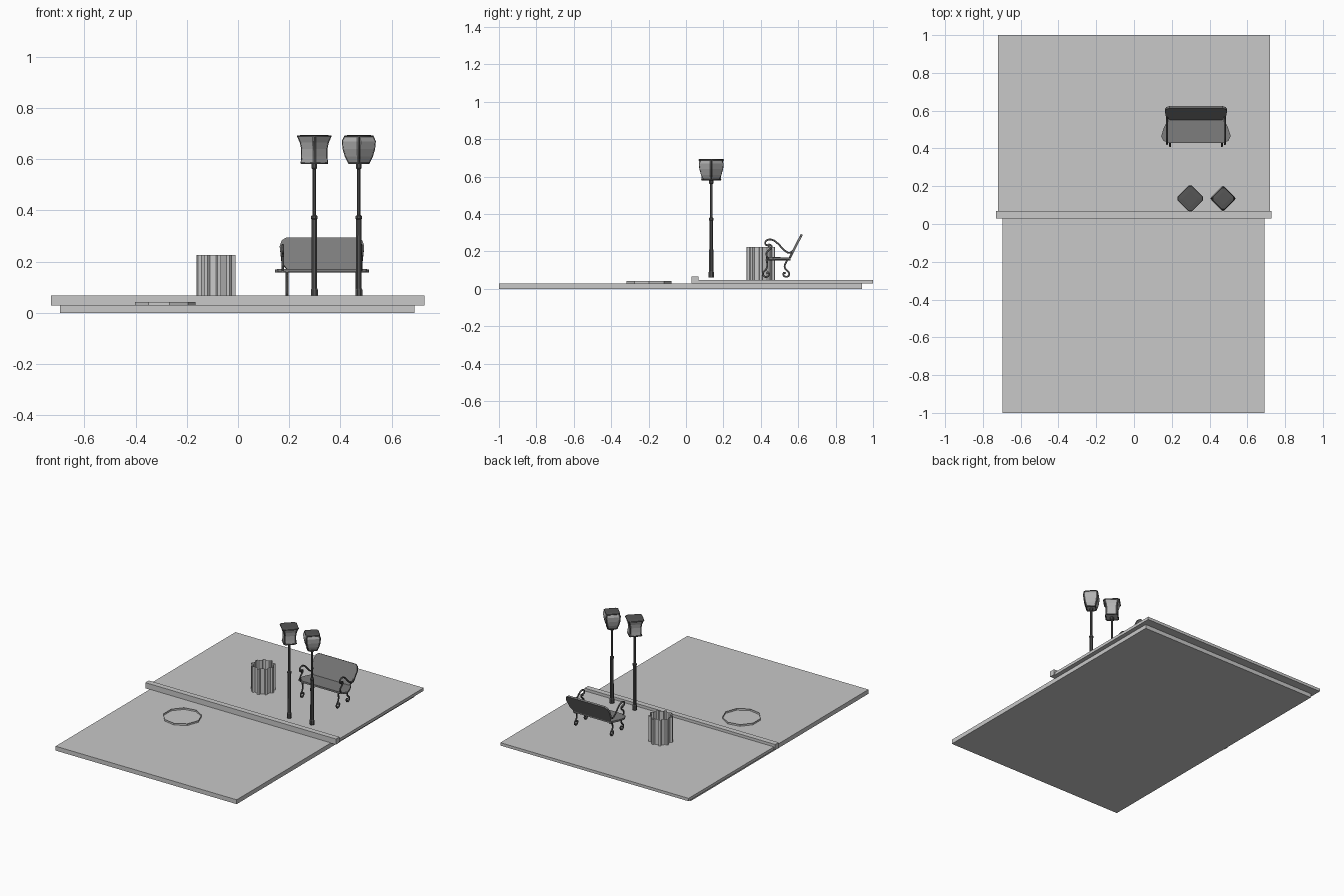
import bpy, bmesh, math
from math import cos, sin, pi, radians

if "Cube" in bpy.data.objects:
    bpy.data.objects.remove(bpy.data.objects["Cube"])


def material(name, v):
    m = bpy.data.materials.new(name)
    m.use_nodes = True
    m.diffuse_color = (v, v, v, 1)
    m.node_tree.nodes["Principled BSDF"].inputs["Base Color"].default_value = (v, v, v, 1)
    return m


STONE = material("light stone", 0.58)
IRON = material("dark iron", 0.09)
WOOD = material("grey wood", 0.2)
GLASS = material("lamp glass", 0.45)


def finish(name, bm, mat, normals=True):
    if normals:
        bmesh.ops.recalc_face_normals(bm, faces=bm.faces)
    me = bpy.data.meshes.new(name)
    bm.to_mesh(me)
    bm.free()
    me.materials.append(mat)
    ob = bpy.data.objects.new(name, me)
    bpy.context.collection.objects.link(ob)
    return ob


def loft(name, rings, mat, caps=True):
    """Skin a stack of equal-length point rings."""
    bm = bmesh.new()
    vs = [[bm.verts.new(p) for p in r] for r in rings]
    n = len(vs[0])
    for a, b in zip(vs, vs[1:]):
        for i in range(n):
            j = (i + 1) % n
            bm.faces.new((a[i], a[j], b[j], b[i]))
    if caps:
        bm.faces.new(vs[0][::-1])
        bm.faces.new(vs[-1])
    return finish(name, bm, mat, caps)


def box(name, x0, x1, y0, y1, z0, z1, mat):
    flat = [(x0, y0), (x1, y0), (x1, y1), (x0, y1)]
    return loft(name, [[(x, y, z) for x, y in flat] for z in (z0, z1)], mat)


def circle(cx, cy, z, r, n, turn=0.0):
    return [(cx + r * cos(turn + 2 * pi * i / n), cy + r * sin(turn + 2 * pi * i / n), z)
            for i in range(n)]


def tube(name, points, radius, mat, closed=False, smooth=True):
    cu = bpy.data.curves.new(name, "CURVE")
    cu.dimensions = "3D"
    cu.bevel_depth = radius
    cu.bevel_resolution = 1
    cu.resolution_u = 4
    cu.use_fill_caps = True
    sp = cu.splines.new("NURBS" if smooth else "POLY")
    sp.points.add(len(points) - 1)
    for p, co in zip(sp.points, points):
        p.co = (*co, 1)
    sp.use_cyclic_u = closed
    if smooth:
        sp.use_endpoint_u = True
        sp.order_u = 3
    cu.materials.append(mat)
    ob = bpy.data.objects.new(name, cu)
    bpy.context.collection.objects.link(ob)
    bpy.ops.object.select_all(action="DESELECT")
    ob.select_set(True)
    bpy.context.view_layer.objects.active = ob
    bpy.ops.object.convert(target="MESH")
    return ob


# Ground: road, raised pavement and kerb
box("road", -0.695, 0.69, -1, 0.94, 0, 0.03, STONE)
box("pavement", -0.72, 0.72, 0.05, 1, 0.028, 0.048, STONE)
box("kerb", -0.73, 0.728, 0.03, 0.068, 0.028, 0.067, STONE)

# Manhole rim: open nine-sided ring
loft("manhole_rim", [circle(-0.288, -0.197, z, 0.122, 9) for z in (0.03, 0.042)],
     STONE, caps=False)

# Litter bin: open nine-sided shell with a rib at each corner
def bin_ring(z):
    ring = []
    for i in range(9):
        for d, r in ((-9, 0.064), (-5, 0.077), (5, 0.077), (9, 0.064)):
            a = radians(i * 40 + d)
            ring.append((-0.087 + r * cos(a), 0.4 + r * sin(a), z))
    return ring

loft("litter_bin", [bin_ring(0.048), bin_ring(0.225)], STONE, caps=False)


# Street lamps
def head_ring(cx, cy, z, r, cut=0.12):
    """Square standing on its corner, with clipped corners."""
    ring = []
    for k in range(4):
        a = k * pi / 2
        for s in (-1, 1):
            u, v = r, s * r * cut
            ring.append((cx + u * cos(a) - v * sin(a), cy + u * sin(a) + v * cos(a), z))
    return ring


def street_lamp(side, cx, cy, profile):
    post = [(0.06, 0.015), (0.09, 0.015), (0.095, 0.012), (0.365, 0.011), (0.368, 0.014),
            (0.378, 0.014), (0.382, 0.007), (0.56, 0.007), (0.565, 0.012), (0.582, 0.012)]
    loft(side + "_lamp_post", [circle(cx, cy, z, r, 8, pi / 8) for z, r in post], IRON)
    loft(side + "_lamp_glass", [head_ring(cx, cy, z, r) for z, r in profile], GLASS)
    # corner ribs follow the glass
    for k in range(4):
        a = k * pi / 2
        tube(f"{side}_lamp_rib_{k + 1}",
             [(cx + r * cos(a), cy + r * sin(a), z) for z, r in profile],
             0.004, IRON, smooth=False)
    # rims and stepped lid
    for part, (z, r) in (("lower", profile[0]), ("upper", profile[-1])):
        tube(f"{side}_lamp_{part}_rim", head_ring(cx, cy, z, r), 0.004, IRON,
             closed=True, smooth=False)
    z, r = profile[-1]
    loft(side + "_lamp_lid", [head_ring(cx, cy, z + h, r * s) for h, s in
                              ((-0.003, 1), (0.003, 1), (0.005, 0.6))], IRON)


street_lamp("right", 0.298, 0.135,
            [(0.584, 0.05), (0.61, 0.048), (0.64, 0.048), (0.665, 0.053), (0.69, 0.064)])
street_lamp("left", 0.472, 0.135,
            [(0.584, 0.038), (0.61, 0.051), (0.64, 0.06), (0.67, 0.063), (0.69, 0.054)])

# Bench
BX = 0.328


def mirrored(points):
    return points + [(-x, y) for x, y in reversed(points)]


def slab(name, outline, mat, place, depth):
    return loft(name, [[place(u, v, d) for u, v in outline] for d in (0, depth)], mat)


seat = mirrored([(0.14, 0.428), (0.172, 0.44), (0.184, 0.465), (0.17, 0.51), (0.145, 0.56)])
slab("bench_seat", seat, WOOD, lambda u, v, d: (BX + u, v, 0.157 + d + max(0, 0.46 - v) * 0.1), 0.012)

back = mirrored([(0.135, 0.0), (0.158, 0.03), (0.165, 0.10), (0.158, 0.125), (0.14, 0.138)])
slab("bench_back", back, WOOD,
     lambda u, v, d: (BX + u, 0.55 + v * 0.46 + d, 0.17 + v * 0.9 - d * 0.45), 0.011)

arm = [(0.445, 0.222), (0.44, 0.235), (0.425, 0.235), (0.422, 0.25), (0.435, 0.264),
       (0.465, 0.264), (0.495, 0.24), (0.525, 0.205), (0.56, 0.185), (0.58, 0.215)]
front_leg = [(0.43, 0.082), (0.437, 0.092), (0.447, 0.08), (0.438, 0.064), (0.417, 0.064),
             (0.408, 0.085), (0.43, 0.105), (0.437, 0.13), (0.43, 0.158)]
rear_leg = [(0.532, 0.082), (0.525, 0.09), (0.518, 0.078), (0.528, 0.064), (0.548, 0.066),
            (0.555, 0.085), (0.53, 0.105), (0.525, 0.13), (0.545, 0.158)]
prop = [(0.44, 0.16), (0.428, 0.18), (0.432, 0.2), (0.455, 0.215), (0.46, 0.235), (0.44, 0.238)]
for side, s in (("left", 1), ("right", -1)):
    for part, path, out in (("arm", arm, 0.153), ("front_leg", front_leg, 0.137),
                            ("rear_leg", rear_leg, 0.137), ("arm_prop", prop, 0.153)):
        tube(f"bench_{side}_{part}", [(BX + s * out, y, z) for y, z in path], 0.0055, IRON)
    tube(f"bench_{side}_seat_rail", [(BX + s * 0.137, y, 0.156) for y in (0.43, 0.56)],
         0.005, IRON, smooth=False)
